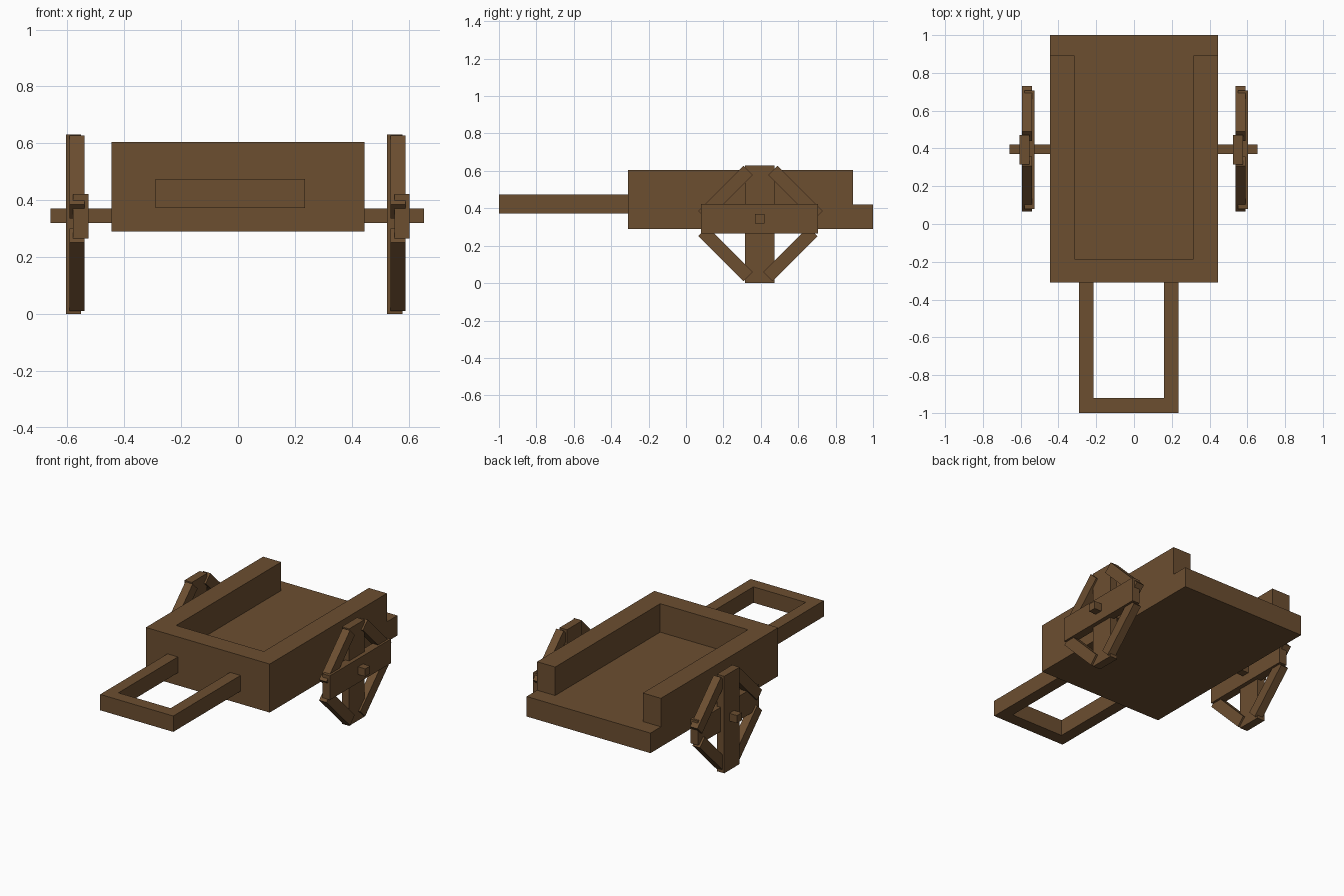
import bpy, bmesh, math
from mathutils import Matrix, Vector

if "Cube" in bpy.data.objects:
    bpy.data.objects.remove(bpy.data.objects["Cube"])

wood = bpy.data.materials.new("brown_wood")
wood.diffuse_color = (0.15, 0.077, 0.030, 1)
wood.use_nodes = True
wood.node_tree.nodes["Principled BSDF"].inputs["Base Color"].default_value = wood.diffuse_color


def finish(name, bm):
    bmesh.ops.recalc_face_normals(bm, faces=bm.faces)
    mesh = bpy.data.meshes.new(name)
    bm.to_mesh(mesh)
    bm.free()
    mesh.materials.append(wood)
    obj = bpy.data.objects.new(name, mesh)
    bpy.context.collection.objects.link(obj)
    return obj


def box(name, lo, hi, tilt=0):
    """Box between two corners, turned about its own x axis."""
    lo, hi = Vector(lo), Vector(hi)
    bm = bmesh.new()
    bmesh.ops.create_cube(bm, size=1, matrix=Matrix.Translation((lo + hi) / 2)
                          @ Matrix.Rotation(tilt, 4, 'X')
                          @ Matrix.Diagonal((*(hi - lo), 1)))
    return finish(name, bm)


def prism(name, outline, z0, z1):
    """Plan outline extruded upwards."""
    bm = bmesh.new()
    face = bm.faces.new([bm.verts.new((x, y, z0)) for x, y in outline])
    ext = bmesh.ops.extrude_face_region(bm, geom=[face])
    bmesh.ops.translate(bm, vec=(0, 0, z1 - z0),
                        verts=[v for v in ext["geom"] if isinstance(v, bmesh.types.BMVert)])
    return finish(name, bm)


# Cart tray: solid block hollowed out, open at the back with a floor ledge
tray = box("cart_tray", (-0.445, -0.31, 0.29), (0.445, 1.0, 0.605))
cutter = prism("tray_cutter", [(-0.315, -0.185), (0.315, -0.185), (0.315, 0.893),
                               (0.6, 0.893), (0.6, 1.2), (-0.6, 1.2),
                               (-0.6, 0.893), (-0.315, 0.893)], 0.42, 0.8)
cutter.hide_render = True
cutter.hide_viewport = True
cut = tray.modifiers.new("hollow", 'BOOLEAN')
cut.operation = 'DIFFERENCE'
cut.solver = 'EXACT'
cut.object = cutter

# Pull handle
prism("pull_handle", [(-0.29, -0.31), (-0.29, -1.0), (0.235, -1.0), (0.235, -0.31),
                      (0.16, -0.31), (0.16, -0.92), (-0.215, -0.92), (-0.215, -0.31)],
      0.372, 0.475)

# Axle stubs on both sides of the tray
box("left_axle", (-0.66, 0.37, 0.32), (-0.445, 0.42, 0.37))
box("right_axle", (0.445, 0.37, 0.32), (0.655, 0.42, 0.37))

# Plank wheels: crossed boards with four slanted rim boards
rims = [(0.211, 0.155, -1), (0.558, 0.155, 1), (0.211, 0.481, 1), (0.585, 0.481, -1)]
for side, x in (("left", -0.605), ("right", 0.525)):
    box(side + "_wheel_upright", (x, 0.315, 0), (x + 0.053, 0.472, 0.63))
    box(side + "_wheel_crossboard", (x + 0.025, 0.08, 0.265), (x + 0.079, 0.707, 0.422))
    for i, (y, z, s) in enumerate(rims):
        box(f"{side}_wheel_rim_{i + 1}", (x + 0.012, y - 0.171, z - 0.035),
            (x + 0.065, y + 0.171, z + 0.035), s * math.pi / 4)
